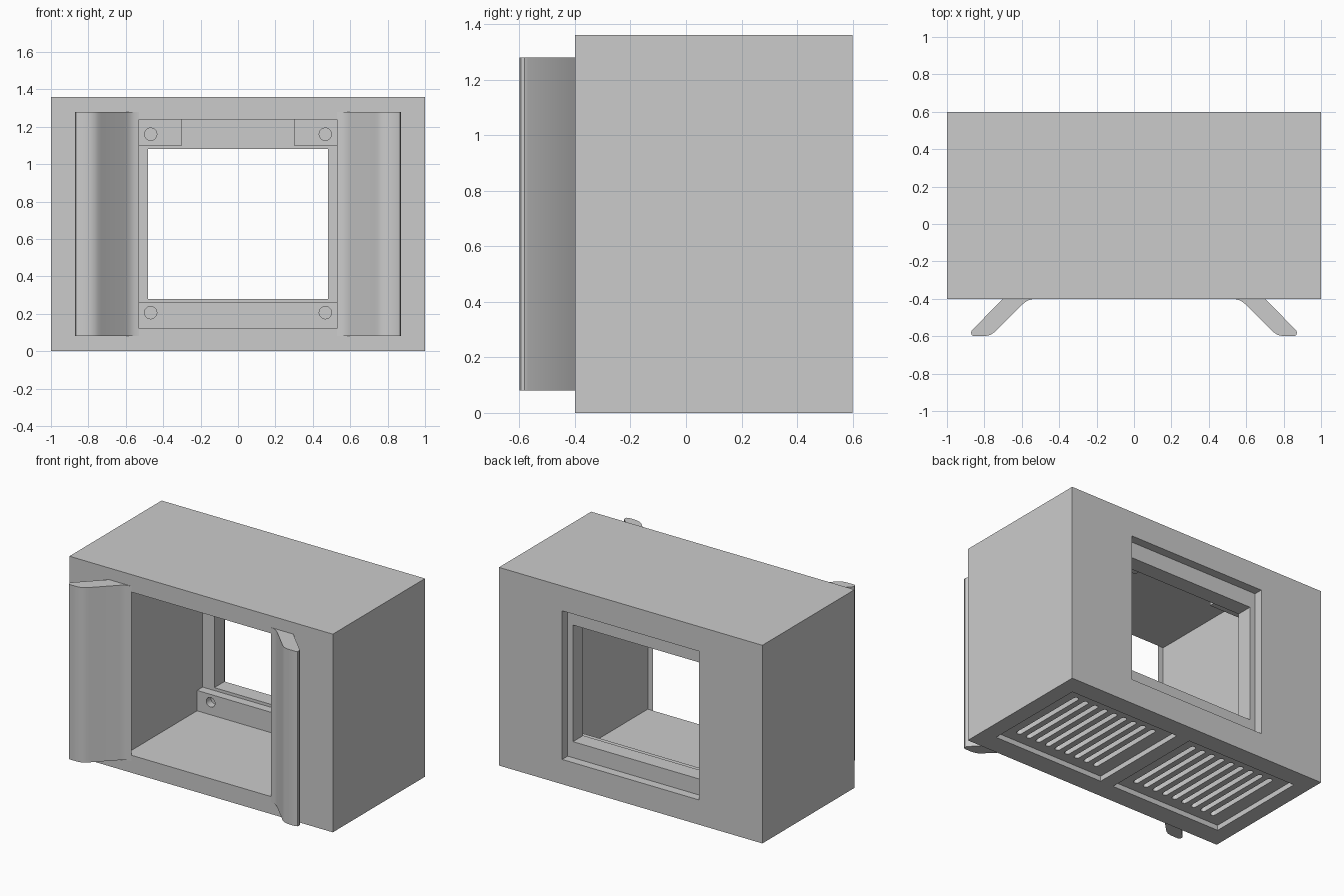
import bpy, bmesh, math
from mathutils import Matrix

old = bpy.data.objects.get("Cube")
if old:
    bpy.data.objects.remove(old, do_unlink=True)

grey = bpy.data.materials.new("plain grey")
grey.use_nodes = True
grey.diffuse_color = (0.6, 0.6, 0.6, 1)
grey.node_tree.nodes["Principled BSDF"].inputs["Base Color"].default_value = (0.6, 0.6, 0.6, 1)


def add_object(name, bm):
    bmesh.ops.recalc_face_normals(bm, faces=bm.faces)
    mesh = bpy.data.meshes.new(name)
    bm.to_mesh(mesh)
    bm.free()
    mesh.materials.append(grey)
    obj = bpy.data.objects.new(name, mesh)
    bpy.context.collection.objects.link(obj)
    return obj


def box(name, x0, x1, y0, y1, z0, z1):
    bm = bmesh.new()
    size = Matrix.Diagonal((x1 - x0, y1 - y0, z1 - z0, 1))
    place = Matrix.Translation(((x0 + x1) / 2, (y0 + y1) / 2, (z0 + z1) / 2))
    bmesh.ops.create_cube(bm, size=1, matrix=place @ size)
    return add_object(name, bm)


def prism(name, outline, z0, z1):
    bm = bmesh.new()
    face = bm.faces.new([bm.verts.new((x, y, z0)) for x, y in outline])
    new = bmesh.ops.extrude_face_region(bm, geom=[face])["geom"]
    bmesh.ops.translate(bm, verts=[v for v in new if isinstance(v, bmesh.types.BMVert)],
                        vec=(0, 0, z1 - z0))
    return add_object(name, bm)


def slot(x, y0, y1, radius, z0, z1):
    outline = []
    for y, start in ((y1, 0), (y0, math.pi)):
        for i in range(9):
            a = start + math.pi * i / 8
            outline.append((x + radius * math.cos(a), y + radius * math.sin(a)))
    return prism("slot_cutter", outline, z0, z1)


def drill(x, y, z, radius, depth):
    bm = bmesh.new()
    bmesh.ops.create_cone(bm, cap_ends=True, segments=32, radius1=radius, radius2=radius, depth=depth,
                          matrix=Matrix.Translation((x, y, z)) @ Matrix.Rotation(math.pi / 2, 4, "X"))
    return add_object("hole_cutter", bm)


def cut(target, cutters):
    bpy.context.view_layer.objects.active = target
    for cutter in cutters:
        mod = target.modifiers.new("cut", "BOOLEAN")
        mod.operation, mod.solver, mod.object = "DIFFERENCE", "EXACT", cutter
        bpy.ops.object.modifier_apply(modifier=mod.name)
        bpy.data.objects.remove(cutter, do_unlink=True)


def smooth(obj):
    bpy.ops.object.select_all(action="DESELECT")
    obj.select_set(True)
    bpy.context.view_layer.objects.active = obj
    bpy.ops.object.shade_smooth_by_angle(angle=math.radians(35))


# Housing with its front cavity, rear window and rear rebate
WALL = 0.43
housing = box("housing", -1, 1, -0.4, 0.6, 0, 1.36)
cut(housing, [
    box("cavity_cutter", -0.57, 0.57, -0.5, WALL, 0.12, 1.24),
    box("window_cutter", -0.48, 0.48, 0.3, 0.7, 0.28, 1.08),
    box("rebate_cutter", -0.52, 0.52, 0.54, 0.7, 0.17, 1.19),
])

# Two sunken vent panels underneath, each with nine rounded slots
for side in (-1, 1):
    middle = side * 0.47
    cut(housing, [box("panel_cutter", middle - 0.42, middle + 0.42, -0.26, 0.47, -0.05, 0.035)])
    cut(housing, [slot(middle + i * 0.077, -0.17, 0.37, 0.018, 0.02, 0.085) for i in range(-4, 5)])
smooth(housing)

# Mounting bar and corner tabs with screw holes, inside against the rear wall
FRONT = 0.37
bar = box("mounting_bar", -0.57, 0.57, FRONT, WALL, 0.12, 0.26)
cut(bar, [drill(s * 0.467, FRONT, 0.206, 0.033, 0.1) for s in (-1, 1)])
smooth(bar)
for side, label in ((-1, "right"), (1, "left")):
    x0, x1 = sorted((side * 0.30, side * 0.57))
    tab = box(label + "_mounting_tab", x0, x1, FRONT, WALL, 1.10, 1.24)
    cut(tab, [drill(side * 0.467, FRONT, 1.16, 0.033, 0.1)])
    smooth(tab)

# Splayed front fins with rounded roots and tips
fin = [(0.53, -0.40), (0.555, -0.404), (0.575, -0.413), (0.595, -0.428),
       (0.73, -0.563), (0.748, -0.58), (0.768, -0.593), (0.79, -0.598), (0.81, -0.6),
       (0.855, -0.6), (0.867, -0.594), (0.872, -0.582), (0.867, -0.568), (0.70, -0.40)]
for side, label in ((-1, "right"), (1, "left")):
    smooth(prism(label + "_front_fin", [(side * x, y) for x, y in fin], 0.08, 1.28))
